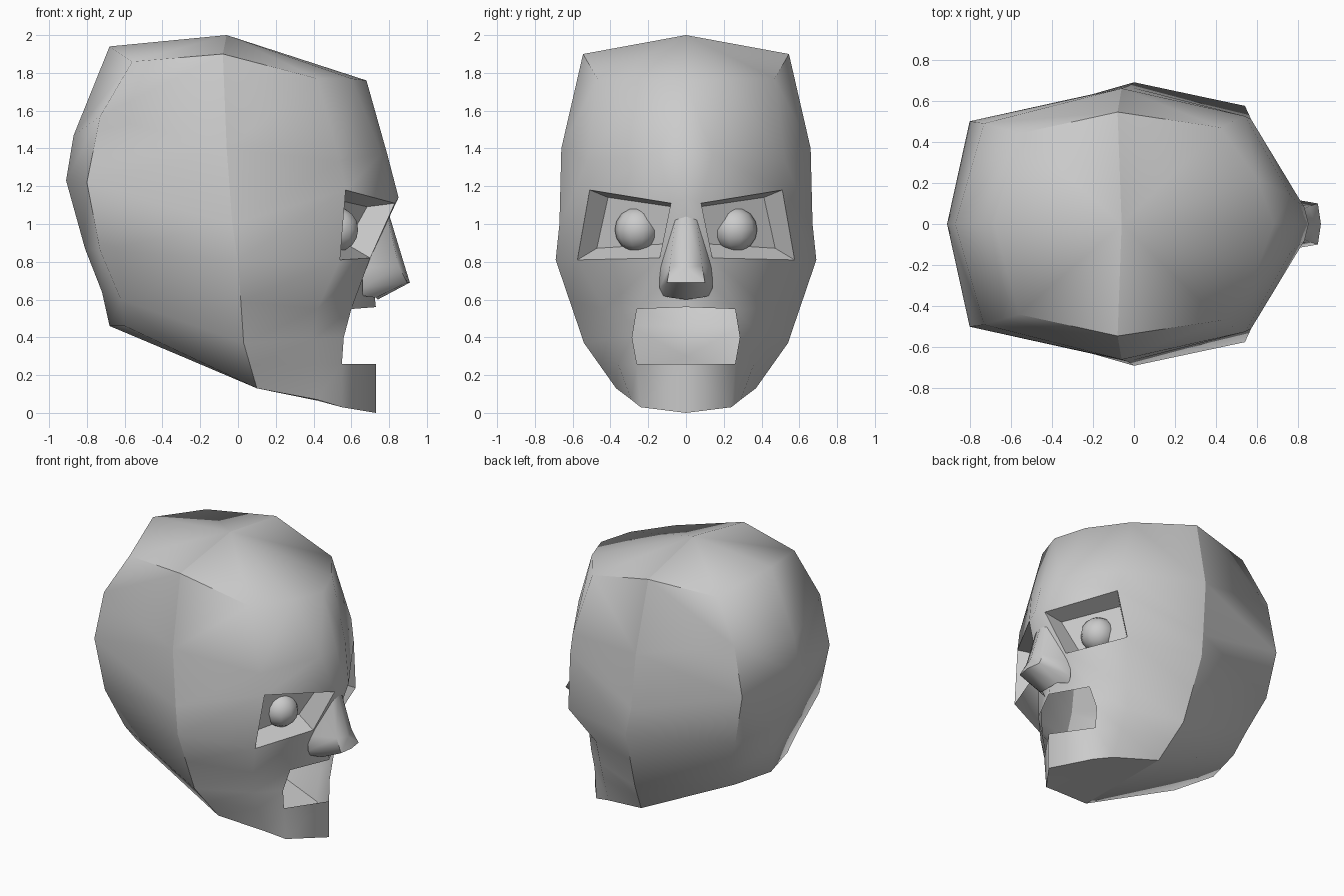
import bpy, bmesh
from mathutils import Vector

if "Cube" in bpy.data.objects:
    bpy.data.objects.remove(bpy.data.objects["Cube"])


def loft(name, rows, holes=(), socket=None):
    """Bridge rows of points (top to bottom) into a half surface, mirrored over y."""
    bm, made = bmesh.new(), {}

    def vert(p):
        if p not in made:
            made[p] = bm.verts.new(p)
        return made[p]

    eye_face = None
    for r in range(len(rows) - 1):
        for c in range(len(rows[0]) - 1):
            if (r, c) in holes:
                continue
            corners = (rows[r][c], rows[r + 1][c], rows[r + 1][c + 1], rows[r][c + 1])
            loop = list(dict.fromkeys(vert(p) for p in corners))
            if len(loop) > 2:
                f = bm.faces.new(loop)
                if (r, c) == socket:
                    eye_face = f
    # Sink the eye socket into the face
    if eye_face:
        bm.normal_update()
        bmesh.ops.inset_individual(bm, faces=[eye_face], thickness=0.07, depth=-0.13)
    mesh = bpy.data.meshes.new(name)
    bm.to_mesh(mesh)
    bm.free()
    obj = bpy.data.objects.new(name, mesh)
    bpy.context.collection.objects.link(obj)
    mod = obj.modifiers.new("Mirror", 'MIRROR')
    mod.use_axis = (False, True, False)
    mod.use_mirror_merge = True
    smooth(obj, 1.05)
    return obj


def smooth(obj, angle):
    bpy.ops.object.select_all(action='DESELECT')
    obj.select_set(True)
    bpy.context.view_layer.objects.active = obj
    bpy.ops.object.shade_smooth_by_angle(angle=angle)


def mid(a, b):
    return tuple((Vector(a) + Vector(b)) / 2)


# Seam shared by the face and the back of the skull, crown to under the jaw
crown = (-.06, 0, 2.0)
seam = [crown, (-.08, .545, 1.9), (-.06, .66, 1.4), (-.03, .67, 1.0), (0, .69, .81)]
jaw = [(.03, .54, .37), (.10, .37, .13), (.10, 0, .13)]
seam += [mid(seam[-1], jaw[0]), jaw[0], mid(jaw[0], jaw[1]), jaw[1], jaw[2]]

# Face: centre line, inner line and cheek line, row by row
forehead = [
    [crown, crown, crown],
    [(.68, 0, 1.76), (.60, .22, 1.77), (.42, .47, 1.77)],
    [(.79, 0, 1.37), (.76, .14, 1.37), (.54, .525, 1.33)],
    [(.85, 0, 1.14), (.83, .08, 1.11), (.57, .51, 1.18)],
]
lower_face = [
    [(.70, 0, .82), (.70, .14, .82), (.54, .575, .81)],
    [(.73, 0, .56), (.60, .26, .55), (.42, .43, .55)],
    [(.70, 0, .40), (.56, .285, .40), (.40, .41, .39)],
    [(.73, 0, .26), (.55, .26, .26), (.41, .36, .26)],
    [(.73, 0, 0), (.55, .24, .03), (.42, .29, .07)],
    [(.73, 0, 0), (.55, 0, .04), (.42, 0, .065)],
]
face_rows = [row + [s] for row, s in zip(forehead + lower_face, seam)]
loft("face", face_rows, holes={(5, 0), (6, 0)}, socket=(3, 1))

# Back of the skull: back corner line and back centre line
corner = [crown, (-.56, .44, 1.86), (-.73, .49, 1.57), (-.80, .50, 1.22),
          (-.73, .48, .86), (-.62, .41, .60), (-.60, .30, .46), (-.30, 0, .30)]
back = [crown, (-.68, 0, 1.94), (-.87, 0, 1.47), (-.91, 0, 1.23),
        (-.81, 0, .87), (-.72, 0, .64), (-.68, 0, .46), (-.68, 0, .46)]
loft("skull_back", list(zip(seam[:5] + jaw, corner, back)))

# Nose: bridge, upper tip, tip, base
loft("nose", [
    [(.80, 0, 1.05), (.79, .055, 1.04), (.70, .075, 1.03)],
    [(.885, 0, .77), (.85, .085, .78), (.66, .14, .77)],
    [(.91, 0, .69), (.895, .10, .69), (.66, .14, .66)],
    [(.74, 0, .60), (.73, .08, .61), (.66, .12, .62)],
])

# Eyeballs
for side, y in (("left", .26), ("right", -.26)):
    bpy.ops.mesh.primitive_uv_sphere_add(segments=10, ring_count=8, radius=.117,
                                         location=(.525, y, .97))
    eye = bpy.context.object
    eye.name = side + "_eye"
    smooth(eye, 1.05)
